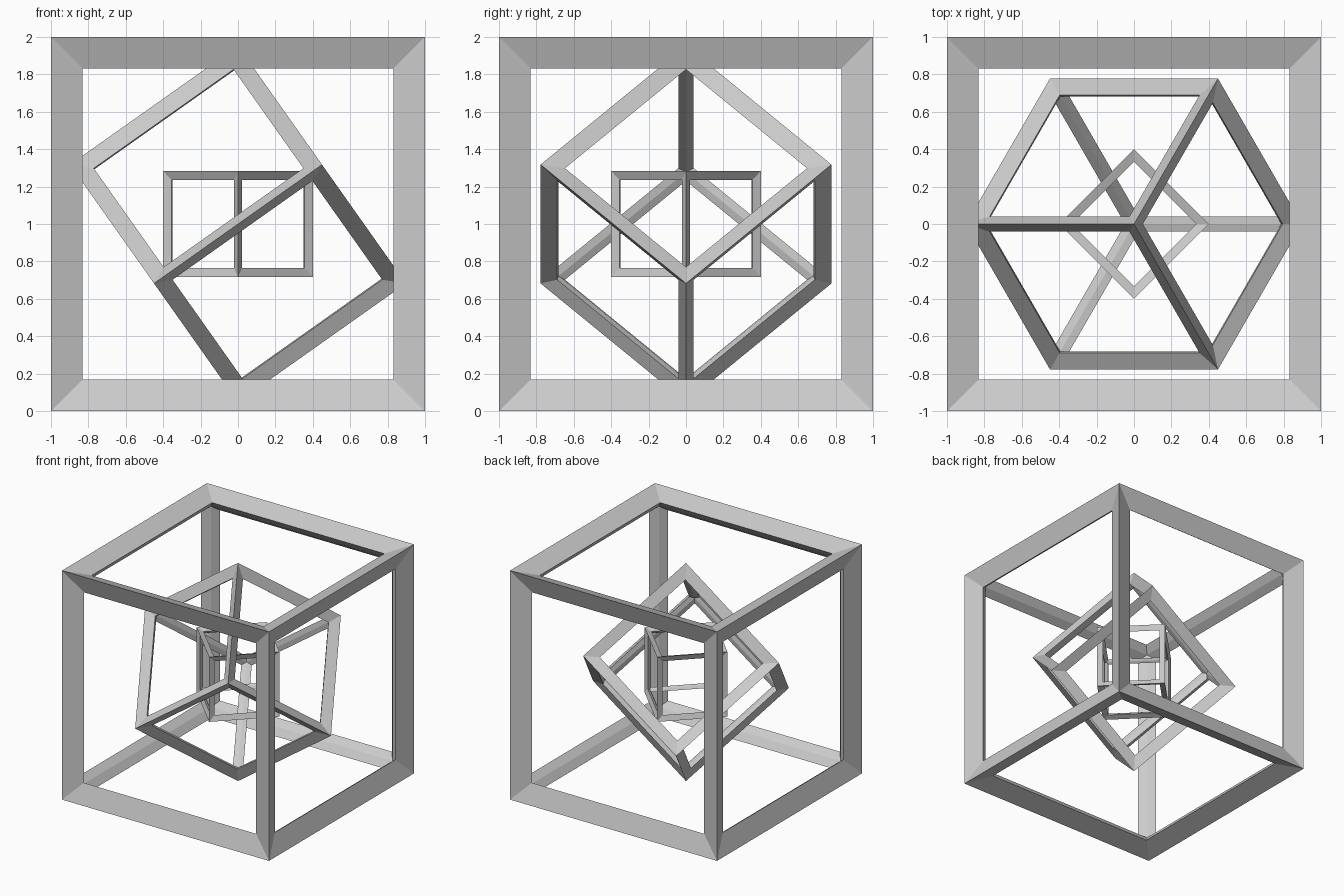
import bpy
from math import radians, atan, sqrt
from mathutils import Matrix

if "Cube" in bpy.data.objects:
    bpy.data.objects.remove(bpy.data.objects["Cube"])

EDGE = 0.9385  # guide cube half-size, relative to the finished outer half-size
T = 0.213      # wireframe thickness on the same scale


def cube_frame(name, half, rot):
    """Open cube frame with kite-shaped mitred bars, outer half-size 'half'."""
    bpy.ops.mesh.primitive_cube_add(size=2 * EDGE * half)
    ob = bpy.context.object
    ob.name = name
    ob.matrix_world = Matrix.Translation((0, 0, 1)) @ rot
    wire = ob.modifiers.new("bars", 'WIREFRAME')
    wire.thickness = T * half
    wire.offset = 0
    wire.use_even_offset = True
    wire.use_replace = True
    return ob


turn = Matrix.Rotation(radians(45), 4, 'Z')
tip = Matrix.Rotation(atan(sqrt(2)), 4, 'Y')

# outer frame, square to the axes
cube_frame("outer_frame", 1.0, Matrix.Identity(4))
# middle frame, standing on one corner
cube_frame("middle_frame", 0.55, tip @ turn)
# inner frame, turned 45 degrees about the vertical
cube_frame("inner_frame", 0.283, turn)
